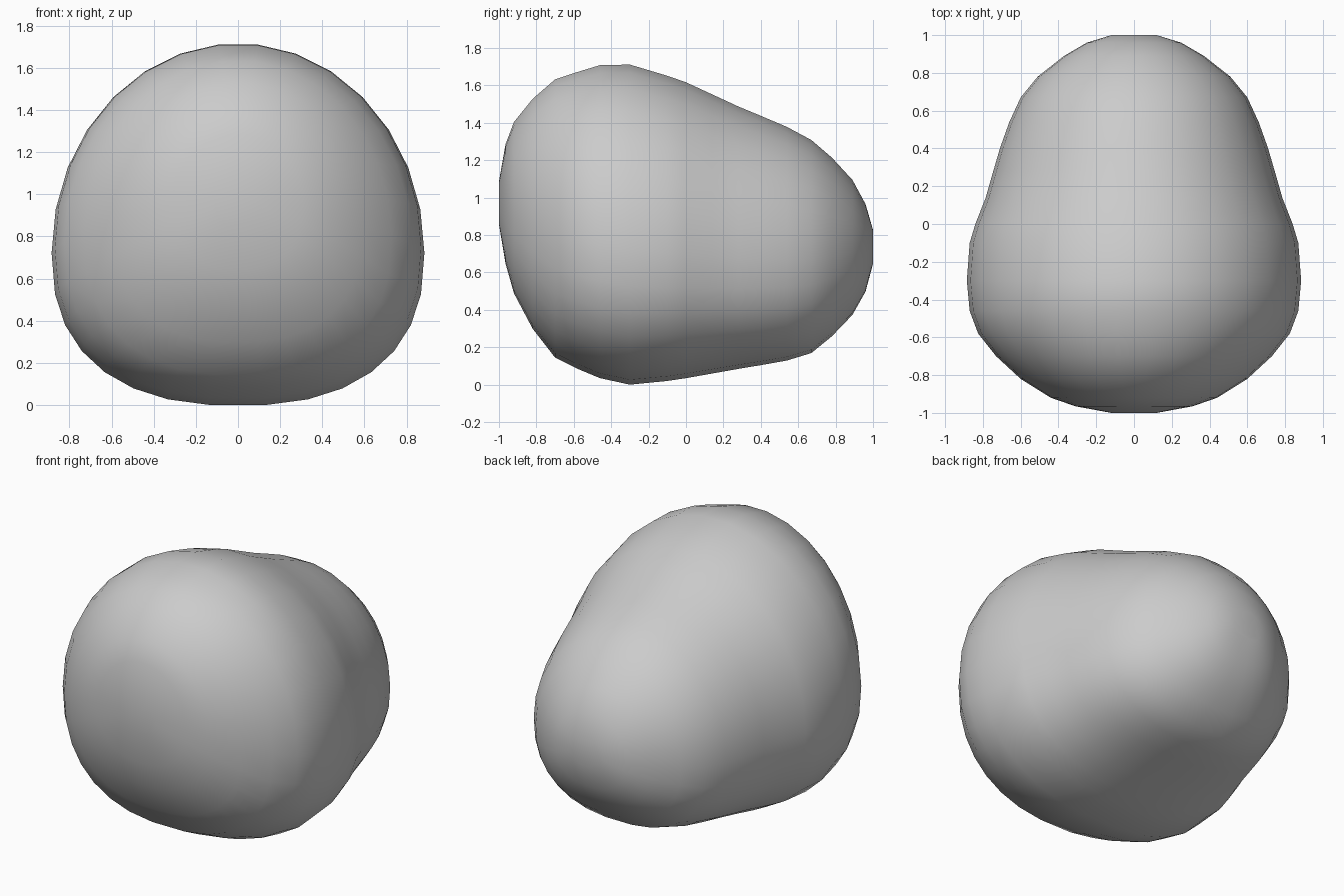
import bpy, bmesh, math

if "Cube" in bpy.data.objects:
    bpy.data.objects.remove(bpy.data.objects["Cube"])

# Stations along the length: y, half width, top z, bottom z
STATIONS = [
    (-1.00, .12, 1.09, .86), (-.965, .31, 1.29, .65), (-.92, .44, 1.41, .49),
    (-.82, .60, 1.535, .30), (-.70, .73, 1.64, .145), (-.58, .825, 1.68, .085),
    (-.46, .87, 1.717, .035), (-.30, .885, 1.72, 0), (-.10, .87, 1.66, .02),
    (.00, .84, 1.625, .035), (.14, .785, 1.56, .06), (.28, .745, 1.495, .085),
    (.40, .71, 1.445, .105), (.54, .66, 1.385, .13), (.67, .60, 1.315, .17),
    (.78, .51, 1.22, .26), (.89, .37, 1.10, .375), (.96, .25, .97, .50),
    (1.00, .12, .83, .65),
]
SEGMENTS = 30


def section_point(angle, w, top, bot, y):
    """Round upper half, slightly boxier lower half."""
    mid = bot + (top - bot) * (0.42 + 0.06 * abs(y) ** 3)
    s, c = math.sin(angle), math.cos(angle)
    power = 1.0 if c > 0 else 2 / 2.4
    x = math.copysign(abs(s) ** power, s) * w
    height = (top - mid) if c > 0 else (mid - bot)
    z = mid + math.copysign(abs(c) ** power, c) * height
    return x, y, z


# Boulder body: lofted rings closed by small end caps
bm = bmesh.new()
rings = []
for y, w, top, bot in STATIONS:
    rings.append([bm.verts.new(section_point(2 * math.pi * (i + .5) / SEGMENTS, w, top, bot, y))
                  for i in range(SEGMENTS)])
for a, b in zip(rings, rings[1:]):
    for i in range(SEGMENTS):
        j = (i + 1) % SEGMENTS
        bm.faces.new((a[i], a[j], b[j], b[i]))
bm.faces.new(rings[0])
bm.faces.new(rings[-1])
bmesh.ops.recalc_face_normals(bm, faces=bm.faces)
for f in bm.faces:
    f.smooth = True

# Stand it exactly on the ground
low = min(v.co.z for v in bm.verts)
bmesh.ops.translate(bm, verts=bm.verts, vec=(0, 0, -low))

mesh = bpy.data.meshes.new("boulder")
bm.to_mesh(mesh)
bm.free()
bpy.context.collection.objects.link(bpy.data.objects.new("boulder", mesh))
